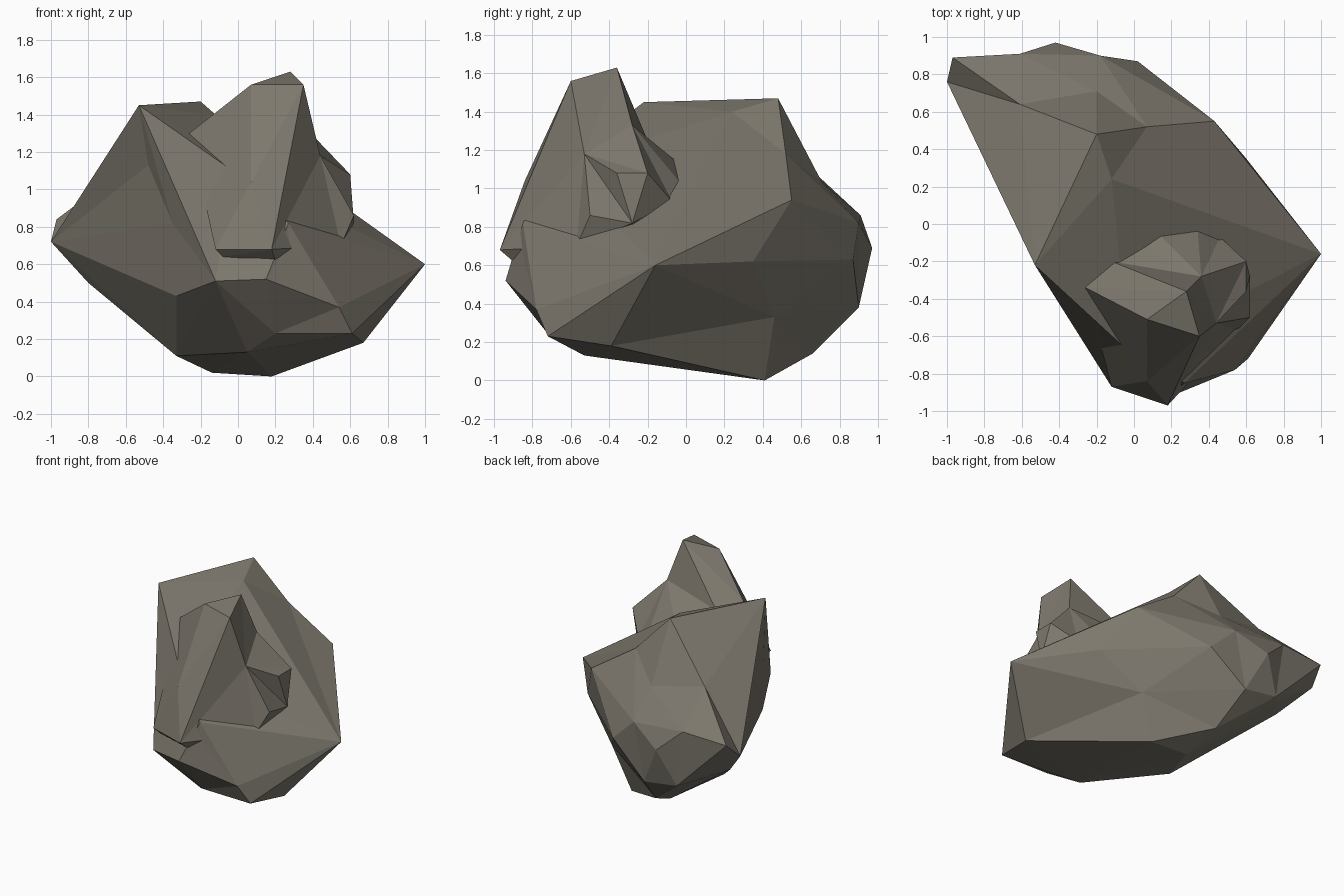
import bpy, bmesh
from mathutils import Vector

# single warm grey stone colour
stone = bpy.data.materials.new("warm_grey_stone")
stone.diffuse_color = (0.205, 0.187, 0.153, 1)


def faceted_rock(name, centre, corners, dents):
    """Chiselled stone: hull of the corners. Dent corners (x, y, z, push) are
    pushed out to shape the hull, then dropped back to their true place."""
    centre = Vector(centre)
    points = [Vector(c[:3]) for c in corners + dents]
    push = [1.0] * len(corners) + [d[3] for d in dents]
    for _ in range(60):
        bm = bmesh.new()
        verts = [bm.verts.new(centre + (p - centre) * k)
                 for p, k in zip(points, push)]
        bmesh.ops.convex_hull(bm, input=verts)
        missing = [i for i, v in enumerate(verts)
                   if not v.is_valid or not v.link_faces]
        if not missing:
            break
        for i in missing:
            push[i] *= 1.015
        bm.free()
    for v, p in zip(verts, points):
        v.co = p
    bmesh.ops.recalc_face_normals(bm, faces=list(bm.faces))
    mesh = bpy.data.meshes.new(name)
    bm.to_mesh(mesh)
    bm.free()
    mesh.materials.append(stone)
    obj = bpy.data.objects.new(name, mesh)
    bpy.context.collection.objects.link(obj)
    return obj


# large boulder, leaning from back left to front right
faceted_rock("large_boulder", (0, 0, 0.7), [
    # crest
    (-0.20, 0.48, 1.47), (-0.53, -0.22, 1.45), (-0.12, 0.24, 1.40),
    # back and left rim
    (-1.00, 0.76, 0.72), (-0.97, 0.89, 0.84),
    (-0.42, 0.97, 0.69), (0.02, 0.87, 0.63),
    # right rim
    (0.43, 0.55, 0.94), (1.00, -0.16, 0.60),
    # front
    (0.27, -0.85, 0.82), (0.61, -0.72, 0.23), (0.15, -0.94, 0.52),
    (-0.12, -0.87, 0.51), (-0.33, -0.47, 0.43), (-0.03, -0.68, 1.10),
    # underside
    (0.20, -0.71, 0.23), (0.05, -0.53, 0.13), (0.67, -0.39, 0.18),
    (-0.33, 0.00, 0.11), (0.18, 0.41, 0.00), (-0.14, 0.40, 0.02),
    (-0.20, 0.66, 0.14), (-0.27, 0.90, 0.38),
    (-0.55, 0.90, 0.42), (-0.64, 0.82, 0.45), (-0.80, 0.60, 0.50),
], [
    # hollows below the crest, on the right flank and at the front
    (-0.61, 0.64, 1.11, 1.3), (-0.20, 0.71, 1.03, 1.28),
    (0.07, 0.52, 1.18, 1.25), (0.60, 0.35, 0.62, 1.15),
    (0.31, 0.46, 0.33, 1.3), (-0.61, 0.91, 0.86, 1.1),
    (-0.18, 0.90, 0.82, 1.1), (-0.48, -0.20, 1.13, 1.2),
    (-0.35, -0.45, 0.82, 1.2), (0.54, -0.78, 0.37, 1.1),
    (0.27, -0.86, 0.70, 1.04),
])

# smaller pointed rock set into the front of the boulder
faceted_rock("small_rock", (0.2, -0.45, 1.0), [
    # peak
    (0.28, -0.36, 1.63), (0.35, -0.60, 1.56), (0.07, -0.51, 1.56),
    # shoulders
    (-0.26, -0.34, 1.30), (-0.12, -0.20, 1.25), (0.07, -0.84, 1.04),
    # right and back
    (0.60, -0.20, 1.08), (0.60, -0.36, 1.08), (0.62, -0.50, 0.86),
    (0.62, -0.28, 0.82), (0.46, -0.07, 0.93), (0.34, -0.03, 1.03),
    (0.14, -0.06, 1.15), (0.02, -0.11, 1.18),
    # lower rim
    (0.55, -0.57, 0.70), (0.50, -0.25, 0.78), (0.18, -0.97, 0.68),
    (-0.12, -0.87, 0.68), (0.20, -0.90, 0.62), (-0.08, -0.84, 0.64),
], [
    # neck below the peak
    (0.36, -0.28, 1.33, 1.45), (0.44, -0.53, 1.18, 1.75),
])
